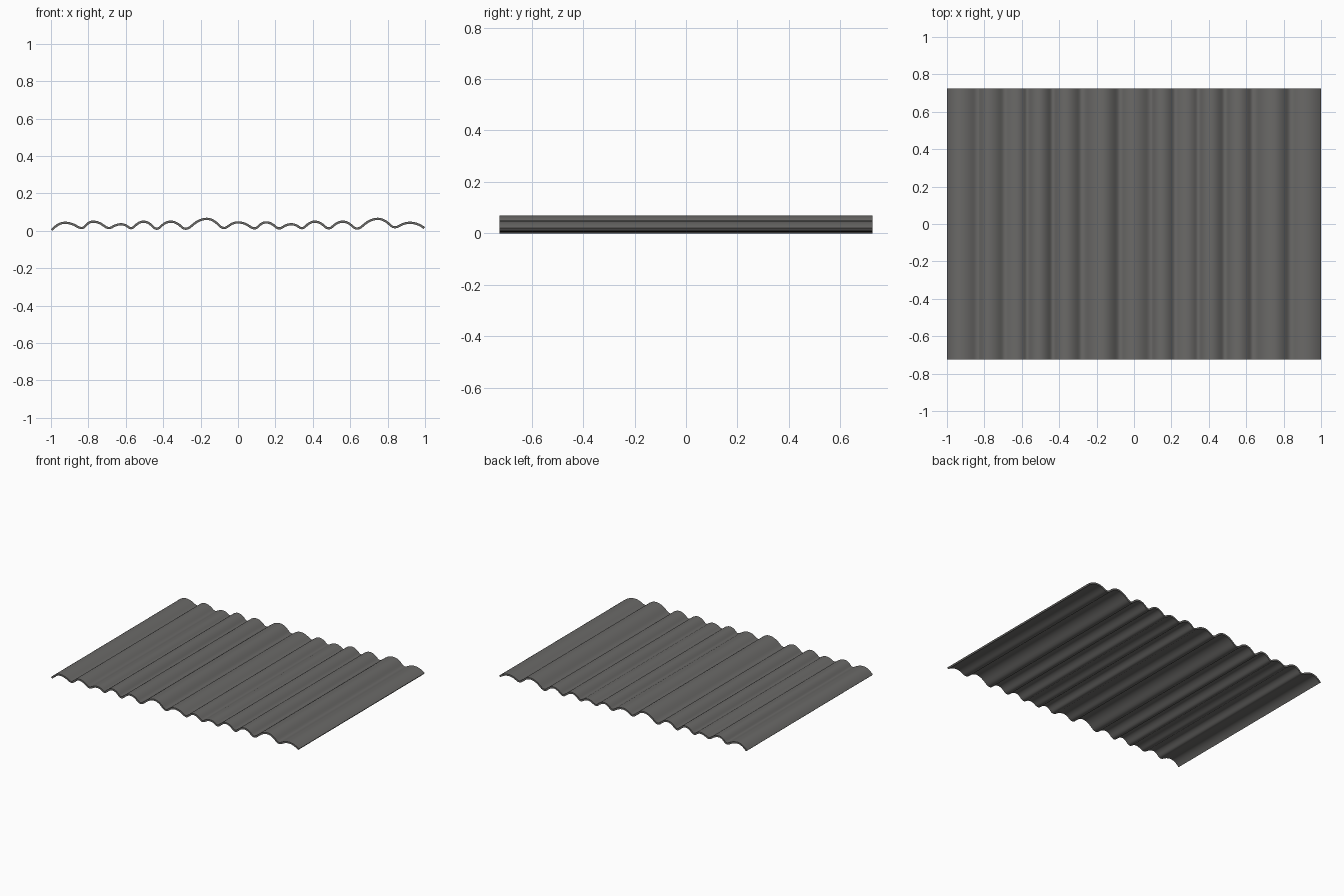
import bpy, bmesh, math

if "Cube" in bpy.data.objects:
    bpy.data.objects.remove(bpy.data.objects["Cube"])

HALF_DEPTH = 0.725
THICK = 0.012
STEPS = 10      # segments per half wave
VALLEY = 0.28   # share of each half wave taken by the valley curve

# Alternating valley / crest points (x, z) of the sheet's centre line
wave = [(-0.996, 0.009), (-0.925, 0.048), (-0.835, 0.020), (-0.775, 0.054),
        (-0.69, 0.020), (-0.625, 0.040), (-0.572, 0.019), (-0.505, 0.054),
        (-0.435, 0.016), (-0.36, 0.054), (-0.28, 0.016), (-0.167, 0.069),
        (-0.075, 0.020), (0.0, 0.050), (0.09, 0.018), (0.15, 0.050),
        (0.22, 0.018), (0.285, 0.040), (0.342, 0.019), (0.41, 0.054),
        (0.485, 0.018), (0.56, 0.054), (0.635, 0.017), (0.748, 0.069),
        (0.838, 0.024), (0.92, 0.048), (0.996, 0.020)]


def rise(u, valley):
    """Height 0..1: a tight valley curve flowing into a broad crest."""
    if u < valley:
        return u * u / valley
    return 1 - (1 - u) ** 2 / (1 - valley)


def wave_profile():
    pts = []
    for i, ((x0, z0), (x1, z1)) in enumerate(zip(wave, wave[1:])):
        valley = 0.0 if i in (0, len(wave) - 2) else VALLEY
        for k in range(STEPS):
            t = k / STEPS
            s = rise(t if i % 2 == 0 else 1 - t, valley)
            low, high = min(z0, z1), max(z0, z1)
            pts.append((x0 + (x1 - x0) * t, low + (high - low) * s))
    pts.append(wave[-1])
    return pts


# Corrugated sheet: profile swept from front to back
bm = bmesh.new()
rows = [[bm.verts.new((x, y, z)) for x, z in wave_profile()]
        for y in (-HALF_DEPTH, HALF_DEPTH)]
for i in range(len(rows[0]) - 1):
    bm.faces.new((rows[0][i], rows[0][i + 1], rows[1][i + 1], rows[1][i]))
mesh = bpy.data.meshes.new("corrugated_sheet")
bm.to_mesh(mesh)
bm.free()
sheet = bpy.data.objects.new("corrugated_sheet", mesh)
bpy.context.collection.objects.link(sheet)

# Dark grey metal
metal = bpy.data.materials.new("dark_grey_metal")
metal.diffuse_color = (0.145, 0.142, 0.137, 1)
metal.use_nodes = True
metal.node_tree.nodes["Principled BSDF"].inputs["Base Color"].default_value = metal.diffuse_color
mesh.materials.append(metal)

# Sheet thickness
solid = sheet.modifiers.new("thickness", 'SOLIDIFY')
solid.thickness = THICK
solid.offset = 0
bpy.context.view_layer.objects.active = sheet
sheet.select_set(True)
bpy.ops.object.modifier_apply(modifier=solid.name)

# Rest the lowest edge on the ground
low = min(v.co.z for v in mesh.vertices)
for v in mesh.vertices:
    v.co.z -= low
bpy.ops.object.shade_smooth_by_angle(angle=math.radians(35))
